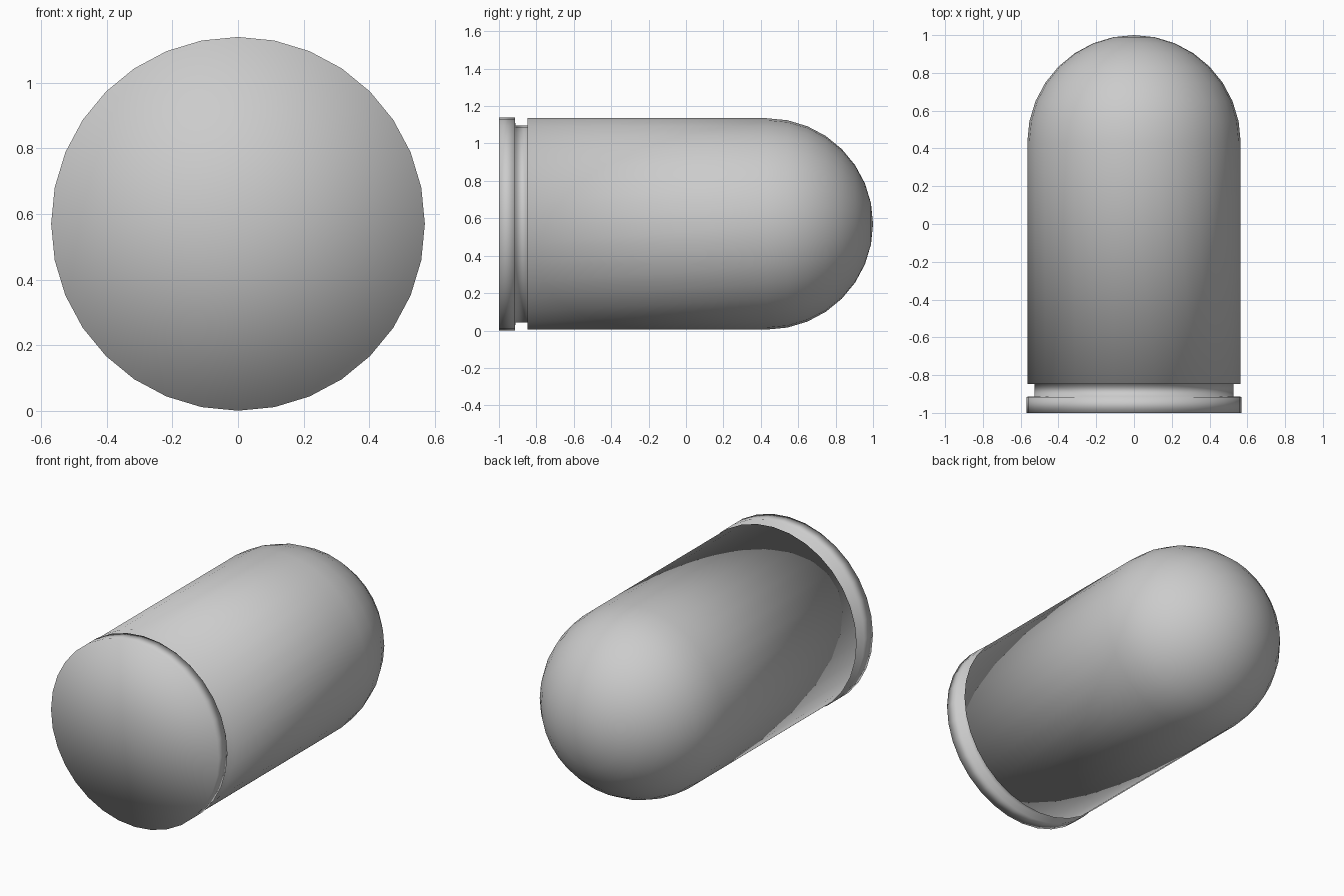
import bpy, bmesh, math

if "Cube" in bpy.data.objects:
    bpy.data.objects.remove(bpy.data.objects["Cube"])

SEGS = 32      # sides around the axis
R = 0.565      # body radius
RIM = 0.569    # base rim radius
ZC = 0.57      # axis height
DOME = 0.432   # where the rounded nose starts

# Half profile as (radius, y): base disc, rim, groove, body
profile = [(0, -1.0), (RIM, -1.0), (RIM, -0.915), (0.527, -0.912),
           (0.527, -0.848), (R, -0.848)]
# Rounded nose in 8 steps, ending at the tip
for i in range(9):
    a = i * math.pi / 16
    profile.append((R * math.cos(a) if i < 8 else 0,
                    DOME + (1 - DOME) * math.sin(a)))

# Spin the profile round the y axis
bm = bmesh.new()
rings = []
for r, y in profile:
    if r == 0:
        rings.append([bm.verts.new((0, y, ZC))] * SEGS)
    else:
        rings.append([bm.verts.new((r * math.cos(t), y, ZC + r * math.sin(t)))
                      for t in (2 * math.pi * k / SEGS for k in range(SEGS))])
for a, b in zip(rings, rings[1:]):
    for k in range(SEGS):
        n = (k + 1) % SEGS
        corners = list(dict.fromkeys((a[k], b[k], b[n], a[n])))
        bm.faces.new(corners).smooth = True   # soft shading across all edges
bmesh.ops.recalc_face_normals(bm, faces=bm.faces[:])

mesh = bpy.data.meshes.new("round_nosed_shell")
bm.to_mesh(mesh)
bm.free()
bpy.context.collection.objects.link(bpy.data.objects.new("round_nosed_shell", mesh))
